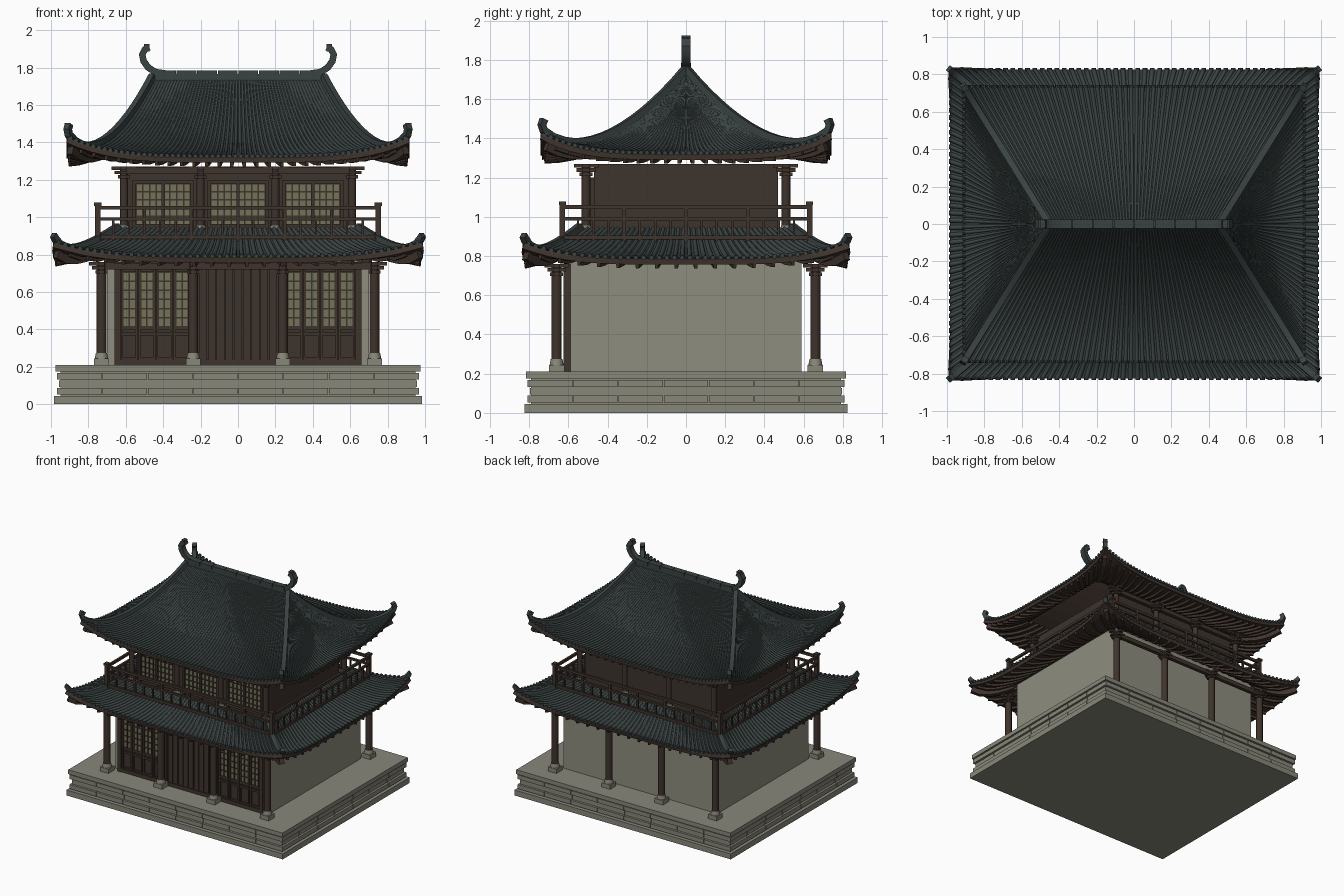
import bpy, bmesh, math
from mathutils import Vector, Matrix

if "Cube" in bpy.data.objects:
    bpy.data.objects.remove(bpy.data.objects["Cube"], do_unlink=True)


def material(name, rgb):
    m = bpy.data.materials.new(name)
    m.use_nodes = True
    m.diffuse_color = (*rgb, 1)
    m.node_tree.nodes["Principled BSDF"].inputs["Base Color"].default_value = (*rgb, 1)
    return m


TILE = material("slate tile", (0.042, 0.056, 0.054))
WOOD = material("dark timber", (0.05, 0.033, 0.025))
PANEL = material("wall boards", (0.045, 0.033, 0.026))
STONE = material("pale stone", (0.25, 0.245, 0.195))
PLASTER = material("plaster", (0.27, 0.27, 0.215))
PAPER = material("window paper", (0.17, 0.17, 0.105))


class Part:
    """Collects simple solids into one named object."""

    def __init__(self, name, mat):
        self.name, self.mat, self.bm = name, mat, bmesh.new()

    def box(self, x0, x1, y0, y1, z0, z1):
        m = Matrix.Translation(((x0 + x1) / 2, (y0 + y1) / 2, (z0 + z1) / 2))
        m @= Matrix.Diagonal((abs(x1 - x0), abs(y1 - y0), abs(z1 - z0), 1))
        bmesh.ops.create_cube(self.bm, size=1, matrix=m)

    def block(self, x, y, z0, z1, wx, wy=None):
        wy = wy or wx
        self.box(x - wx / 2, x + wx / 2, y - wy / 2, y + wy / 2, z0, z1)

    def rod(self, p, q, r1, r2=None, n=8):
        d = q - p
        m = Matrix.Translation((p + q) / 2) @ d.to_track_quat('Z', 'Y').to_matrix().to_4x4()
        bmesh.ops.create_cone(self.bm, cap_ends=True, segments=n, radius1=r1,
                              radius2=r2 or r1, depth=d.length, matrix=m)

    def sweep(self, pts, side, w, h):
        """Rectangular section along a path, with a fixed sideways direction."""
        side, rings = Vector(side).normalized(), []
        for i, p in enumerate(pts):
            t = (pts[min(i + 1, len(pts) - 1)] - pts[max(i - 1, 0)]).normalized()
            up = side.cross(t).normalized()
            rings.append([self.bm.verts.new(p + side * a * w / 2 + up * b * h / 2)
                          for a, b in ((-1, -1), (1, -1), (1, 1), (-1, 1))])
        for r, s in zip(rings, rings[1:]):
            for k in range(4):
                self.bm.faces.new((r[k], r[k - 3], s[k - 3], s[k]))
        self.bm.faces.new(rings[0])
        self.bm.faces.new(rings[-1][::-1])

    def grid(self, fn, us, vs):
        rows = [[self.bm.verts.new(fn(u, v)) for u in us] for v in vs]
        for a, b in zip(rows, rows[1:]):
            for i in range(len(us) - 1):
                self.bm.faces.new((a[i], a[i + 1], b[i + 1], b[i]))

    def done(self, smooth=None, weld=False, normals=True):
        if weld:
            bmesh.ops.remove_doubles(self.bm, verts=self.bm.verts, dist=0.0005)
        if normals:
            bmesh.ops.recalc_face_normals(self.bm, faces=self.bm.faces)
        me = bpy.data.meshes.new(self.name)
        self.bm.to_mesh(me)
        self.bm.free()
        me.materials.append(self.mat)
        if smooth:
            me.shade_smooth()
            me.set_sharp_from_angle(angle=math.radians(smooth))
        ob = bpy.data.objects.new(self.name, me)
        bpy.context.scene.collection.objects.link(ob)
        return ob


def steps(a, b, n):
    return [a + (b - a) * i / n for i in range(n + 1)]


# Stone platform: slabs with coursed blocks between
base = Part("platform_slabs", STONE)
base.block(0, 0, 0, 0.045, 1.97, 1.65)
base.block(0, 0, 0.04, 0.18, 1.9, 1.58)
base.block(0, 0, 0.175, 0.21, 1.95, 1.63)
base.done()
courses = Part("platform_courses", STONE)
for row in range(3):
    z, out = 0.053 + row * 0.04, 0.012 * (row % 2)
    hx, hy = 0.968 - out, 0.808 - out
    for n, along, across, swap in ((8, hx, hy, 0), (7, hy, hx, 1)):
        cuts = steps(-along, along, n)
        for a, b in zip(cuts, cuts[1:]):
            for s in (-1, 1):
                e = (a + 0.002, b - 0.002)
                f = (s * (across - 0.05), s * across)
                courses.box(*(f + e if swap else e + f), z, z + 0.035)
courses.done()

# Ground storey walls and balcony floor
walls = Part("ground_walls", PLASTER)
walls.block(0, 0, 0.2, 0.85, 1.4, 1.18)
walls.done()
floor = Part("balcony_floor", WOOD)
floor.block(0, 0, 0.85, 0.9, 1.3, 1.08)
floor.done()
upper = Part("upper_walls", PANEL)
upper.block(0, 0, 0.89, 1.27, 1.18, 0.94)
upper.done()

# Columns with stone bases, beams and stepped brackets
timber, bases = Part("columns_and_beams", WOOD), Part("column_bases", STONE)
for xs, y, z0, z1, r in (((0.73, 0.24), 0.66, 0.21, 0.76, 0.026),
                         ((0.61, 0.2), 0.51, 0.89, 1.27, 0.022)):
    for s in (-1, 1):
        for x in [k * t for k in xs for t in (-1, 1)]:
            v = Vector((x, s * y, 0))
            timber.rod(v + Vector((0, 0, z0)), v + Vector((0, 0, z1)), r, n=12)
            bases.block(x, s * y, z0, z0 + 0.035, r * 3)
            bases.rod(v + Vector((0, 0, z0 + 0.03)), v + Vector((0, 0, z0 + 0.065)), r * 1.4, r * 1.15, 12)
            for k in range(3):
                top = z1 - 0.022 * k
                timber.block(x, s * y, top - 0.018, top, 0.135 - 0.035 * k, 0.035)
                timber.block(x, s * y, top - 0.018, top, 0.035, 0.125 - 0.03 * k)
        timber.block(0, s * y, z1 - 0.04, z1 - 0.005, 2 * xs[0], 0.03)
timber.done(35)
bases.done(35)

# Doors and latticed windows on the front
frame, paper = Part("door_and_window_frames", WOOD), Part("window_panes", PAPER)
boards = Part("door_boards", PANEL)


def lattice(x0, x1, z0, z1, y, nx, nz):
    paper.box(x0, x1, y - 0.006, y, z0, z1)
    for x in steps(x0, x1, nx):
        frame.box(x - 0.004, x + 0.004, y - 0.014, y, z0, z1)
    for z in steps(z0, z1, nz):
        frame.box(x0, x1, y - 0.012, y, z - 0.004, z + 0.004)


Y = -0.59
boards.box(-0.655, 0.655, Y - 0.012, Y, 0.22, 0.76)
for x in (-0.645, -0.235, 0.235, 0.645):
    frame.box(x - 0.016, x + 0.016, Y - 0.035, Y, 0.21, 0.76)
for z in (0.225, 0.735):
    frame.box(-0.65, 0.65, Y - 0.03, Y, z - 0.015, z + 0.015)
for s in (-1, 1):
    for i in range(4):
        c = s * 0.44 + (i - 1.5) * 0.094
        lattice(c - 0.034, c + 0.034, 0.415, 0.705, Y - 0.012, 2, 6)
        for e in (-1, 1):
            frame.box(c + e * 0.034, c + e * 0.045, Y - 0.024, Y, 0.23, 0.72)
        for z in (0.245, 0.375, 0.405):
            frame.box(c - 0.04, c + 0.04, Y - 0.022, Y, z - 0.008, z + 0.008)
for i in range(9):
    boards.block((i - 4) * 0.047, Y - 0.017, 0.23, 0.73, 0.041, 0.012)
for cx in (-0.4, 0, 0.4):
    lattice(cx - 0.145, cx + 0.145, 0.96, 1.18, -0.472, 8, 5)
    for x in (cx - 0.155, cx, cx + 0.155):
        frame.block(x, -0.482, 0.92, 1.2, 0.018, 0.026)
    for z in (0.95, 1.19):
        frame.block(cx, -0.482, z - 0.01, z + 0.01, 0.32, 0.026)
frame.done()
paper.done()
boards.done()

# Balcony railing on four sides
rail = Part("balcony_railing", WOOD)
RX, RY = 0.75, 0.63
for s in (-1, 1):
    for z, t in ((0.895, 0.022), (0.99, 0.016), (1.05, 0.02)):
        rail.block(0, s * RY, z - t / 2, z + t / 2, 2 * RX, 0.018)
        rail.block(s * RX, 0, z - t / 2, z + t / 2, 0.018, 2 * RY)
    for i, x in enumerate(steps(-RX, RX, 18)):
        rail.block(x, s * RY, 0.87, 1.05 if i % 3 == 0 else 0.99, 0.018 if i % 3 == 0 else 0.012)
    for i, y in enumerate(steps(-RY, RY, 16)):
        rail.block(s * RX, y, 0.87, 1.05 if i % 4 == 0 else 0.99, 0.018 if i % 4 == 0 else 0.012)
    for t in (-1, 1):
        rail.block(s * RX, t * RY, 0.84, 1.065, 0.028)
        rail.block(s * RX, t * RY, 1.06, 1.078, 0.038)
rail.done()


# Curved hip roofs: ribbed tiles, timber deck, rafters and hip ridges
def roof(name, outer, inner, z0, rise, power, lift, ribs, rafters, reach, tip):
    def surface(k, u, v, dz=0.0):
        a = outer[k % 2] + (inner[k % 2] - outer[k % 2]) * v
        o = outer[1 - k % 2] + (inner[1 - k % 2] - outer[1 - k % 2]) * v
        z = z0 + rise * v ** power + lift * abs(u) ** 4 * (1 - v) ** 5 + dz
        return Matrix.Rotation(k * math.pi / 2, 3, 'Z') @ Vector((a * u, -o, z))

    tiles, ends = Part(name + "_tiles", TILE), Part(name + "_tile_ends", TILE)
    deck, beams = Part(name + "_deck", WOOD), Part(name + "_rafters", WOOD)
    hips = Part(name + "_hip_ridges", TILE)
    for k in range(4):
        n = ribs[k % 2]

        def ribbed(u, v):
            a = outer[k % 2] + (inner[k % 2] - outer[k % 2]) * v
            s = abs(((u + 1) / 2 * n) % 1 - 0.5) / 0.34
            return surface(k, u, v, min(0.013, 0.8 * a / n) * math.sqrt(max(0, 1 - s * s)))

        offsets = (0, 0.16, 0.24, 0.38, 0.5, 0.62, 0.76, 0.84)
        us = [(i + f) / n * 2 - 1 for i in range(n) for f in offsets] + [1]
        tiles.grid(ribbed, us, steps(0, 1, 14))
        deck.grid(lambda u, v: surface(k, u, v, -0.004), steps(-1, 1, 28), steps(0, 1, 10))
        out = Matrix.Rotation(k * math.pi / 2, 3, 'Z') @ Vector((0, -0.008, 0))
        for i in range(n):
            p = surface(k, (i + 0.5) / n * 2 - 1, 0, 0.001)
            ends.rod(p - out, p + out, 0.0125)
        m = rafters[k % 2]
        for i in range(m):
            u = ((i + 0.5) / m * 2 - 1) * 0.97
            pts = [surface(k, u, v, -0.043) for v in steps(0.02, reach, 4)]
            d = pts[-1] - pts[0]
            beams.sweep(pts, (d.y, -d.x, 0), 0.017, 0.022)
        # Hip ridge with an upturned tip, and the corner beam below it
        line = [surface(k, 1, v, 0.012) for v in steps(1, 0, 14)]
        d = line[-1] - line[0]
        d.z = 0
        side = (d.y, -d.x, 0)
        d.normalize()
        tail = [line[-1] + Vector((0, 0, tip * 0.5)), line[-1] - d * 0.012 + Vector((0, 0, tip))]
        hips.sweep(line[:-1] + [line[-1] - d * 0.01] + tail, side, 0.034, 0.034)
        beams.sweep([surface(k, 1, v, -0.055) for v in steps(0.03, reach, 5)], side, 0.035, 0.05)
    tiles.done(45, normals=False)
    ends.done(35)
    hips.done(30)
    beams.done()
    solid = deck.done(weld=True, normals=False).modifiers.new("thickness", 'SOLIDIFY')
    solid.thickness, solid.offset = 0.03, -1


roof("lower_roof", (0.982, 0.825), (0.64, 0.54), 0.79, 0.15, 1.5, 0.08,
     (50, 42), (20, 16), 0.75, 0.022)
roof("upper_roof", (0.91, 0.735), (0.455, 0.002), 1.325, 0.42, 2.1, 0.105,
     (60, 48), (26, 20), 0.42, 0.055)

# Main ridge with jointed cap and curled ends
ridge = Part("main_ridge", TILE)
ridge.block(0, 0, 1.72, 1.765, 0.92, 0.035)
cuts = steps(-0.44, 0.44, 8)
for a, b in zip(cuts, cuts[1:]):
    ridge.box(a + 0.002, b - 0.002, -0.025, 0.025, 1.757, 1.785)
curl = ((0.37, 1.765), (0.44, 1.775), (0.48, 1.80), (0.505, 1.835),
        (0.512, 1.87), (0.497, 1.898), (0.475, 1.908))
for s in (-1, 1):
    ridge.sweep([Vector((s * x, 0, z)) for x, z in curl], (0, 1, 0), 0.046, 0.036)
    ridge.block(s * 0.487, 0, 1.885, 1.925, 0.03, 0.04)
ridge.done(30)
